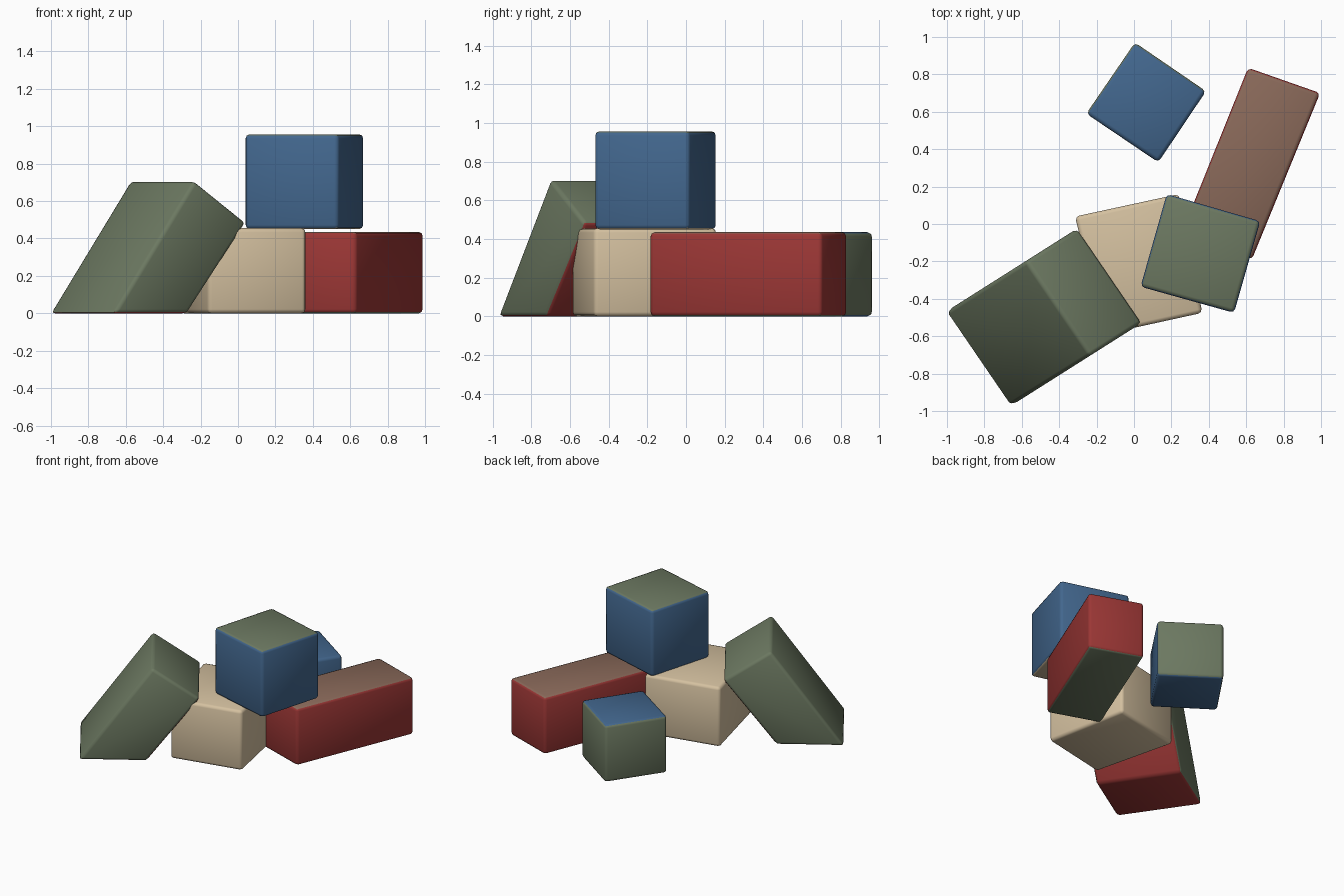
import bpy, bmesh, math
from mathutils import Vector

if "Cube" in bpy.data.objects:
    bpy.data.objects.remove(bpy.data.objects["Cube"])

# Flat colours
COLOURS = {
    "sage green": (0.15, 0.19, 0.12),
    "warm beige": (0.66, 0.53, 0.35),
    "brick red": (0.33, 0.038, 0.036),
    "slate blue": (0.055, 0.135, 0.27),
    "dusty brown": (0.25, 0.14, 0.10),
}
MATS = {}
for label, rgb in COLOURS.items():
    MATS[label] = bpy.data.materials.new(label)
    MATS[label].diffuse_color = (*rgb, 1)
ORDER = list(COLOURS)


def prism(name, lower, upper, colour_rule, bevel=0.022):
    """Closed prism between two matching loops, coloured by face normal, edges rounded."""
    bm = bmesh.new()
    a = [bm.verts.new(p) for p in lower]
    b = [bm.verts.new(p) for p in upper]
    n = len(a)
    bm.faces.new(a)
    bm.faces.new(b)
    for i in range(n):
        j = (i + 1) % n
        bm.faces.new((a[i], a[j], b[j], b[i]))
    bmesh.ops.recalc_face_normals(bm, faces=bm.faces)
    bm.normal_update()
    for f in bm.faces:
        f.material_index = ORDER.index(colour_rule(f.normal))
    bmesh.ops.bevel(bm, geom=bm.edges[:], offset=bevel, segments=2, profile=0.5,
                    affect='EDGES', material=-1)
    mesh = bpy.data.meshes.new(name)
    bm.to_mesh(mesh)
    bm.free()
    for label in ORDER:
        mesh.materials.append(MATS[label])
    ob = bpy.data.objects.new(name, mesh)
    bpy.context.collection.objects.link(ob)
    bpy.ops.object.select_all(action='DESELECT')
    ob.select_set(True)
    bpy.context.view_layer.objects.active = ob
    bpy.ops.object.shade_smooth_by_angle(angle=math.radians(60))
    return ob


def upright(name, plan, z0, z1, rule):
    return prism(name, [(x, y, z0) for x, y in plan], [(x, y, z1) for x, y in plan], rule)


def top_side_bottom(top, side, bottom):
    return lambda n: top if n.z > 0.7 else bottom if n.z < -0.7 else side


# Central beige block
upright("centre_block",
        [(-0.16, -0.59), (0.365, -0.475), (0.24, 0.16), (-0.315, 0.04)], 0.0, 0.455,
        lambda n: "warm beige")

# Long red block lying on the ground
upright("long_block",
        [(0.25, -0.06), (0.63, -0.19), (0.995, 0.70), (0.61, 0.835)], 0.0, 0.435,
        top_side_bottom("dusty brown", "brick red", "sage green"))

# Blue block stacked on top
upright("stacked_block",
        [(0.035, -0.335), (0.535, -0.475), (0.675, 0.015), (0.175, 0.16)], 0.45, 0.957,
        top_side_bottom("sage green", "slate blue", "warm beige"))

# Separate block at the back, green on its two rear sides
upright("rear_block",
        [(0.13, 0.33), (0.385, 0.71), (0.005, 0.97), (-0.255, 0.59)], 0.0, 0.435,
        lambda n: "sage green" if abs(n.z) < 0.5 and n.y > 0.2 else "slate blue")

# Leaning block: slanted profile swept across its width
profile = [(-0.01, 0.0), (0.50, 0.71), (0.83, 0.485), (0.46, 0.0)]
along = Vector((0.845, 0.535, 0))
far, near = Vector((-1.0, -0.465, 0)), Vector((-0.655, -0.97, 0))
loops = [[o + along * t + Vector((0, 0, z)) for t, z in profile] for o in (far, near)]
prism("leaning_block", *loops,
      lambda n: "brick red" if n.z < -0.2 else "sage green")

for m in bpy.data.materials:
    if m.users and not m.is_grease_pencil:
        m.use_nodes = True
        m.node_tree.nodes["Principled BSDF"].inputs["Base Color"].default_value = m.diffuse_color
